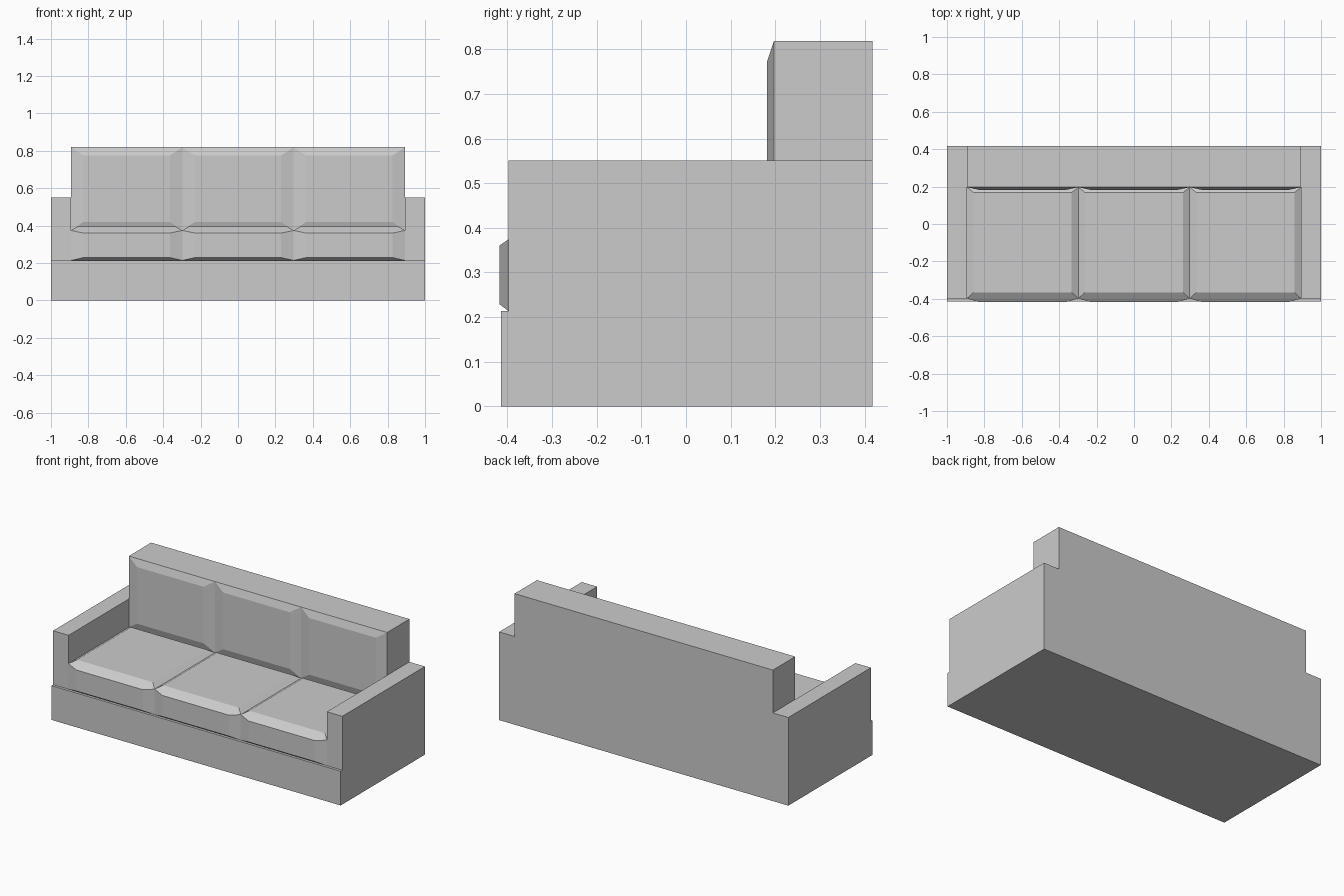
import bpy
import bmesh
from itertools import product

if "Cube" in bpy.data.objects:
    bpy.data.objects.remove(bpy.data.objects["Cube"], do_unlink=True)

fabric = bpy.data.materials.new("grey_fabric")
fabric.use_nodes = True
GREY = (0.6, 0.6, 0.6, 1)
fabric.diffuse_color = GREY
fabric.node_tree.nodes["Principled BSDF"].inputs["Base Color"].default_value = GREY

# Shared dimensions
INNER = 0.893
FRONT, BACK_FACE, REAR = -0.398, 0.197, 0.4175
BASE_TOP, SEAT_TOP, ARM_TOP, TOP = 0.214, 0.374, 0.551, 0.819


def corners(xs, ys, zs):
    return list(product(xs, ys, zs))


def hull(name, points):
    """Flat-faced convex solid around the given points."""
    bm = bmesh.new()
    for p in points:
        bm.verts.new(p)
    bmesh.ops.convex_hull(bm, input=bm.verts[:])
    bmesh.ops.dissolve_limit(bm, angle_limit=0.03, verts=bm.verts[:], edges=bm.edges[:])
    bmesh.ops.recalc_face_normals(bm, faces=bm.faces[:])
    mesh = bpy.data.meshes.new(name)
    bm.to_mesh(mesh)
    bm.free()
    mesh.materials.append(fabric)
    obj = bpy.data.objects.new(name, mesh)
    bpy.context.collection.objects.link(obj)


# Frame: base plinth, arms and backrest
hull("base", corners((-1, 1), (-0.414, REAR), (0, BASE_TOP)))
for side, s in (("left", 1), ("right", -1)):
    hull(side + "_arm", corners((s * INNER, s), (FRONT, REAR), (BASE_TOP, ARM_TOP)))
hull("backrest", corners((-INNER, INNER), (BACK_FACE, REAR), (BASE_TOP, TOP)))

# Three seat cushions and three back cushions with bevelled, raised panels
width = 2 * INNER / 3
for i, place in enumerate(("right", "middle", "left")):
    a = -INNER + i * width
    b = a + width
    panel_x = (a + 0.067, b - 0.067)
    seat = corners((a, b), (FRONT, BACK_FACE), (BASE_TOP, SEAT_TOP))
    seat += corners(panel_x, (-0.418,), (0.229, 0.36))
    seat += corners((a + 0.036, b - 0.036), (-0.365, 0.168), (0.395,))
    hull(place + "_seat_cushion", seat)

    back = corners((a, b), (BACK_FACE,), (SEAT_TOP, TOP))
    back += corners(panel_x, (0.182,), (0.42, 0.774))
    hull(place + "_back_cushion", back)
